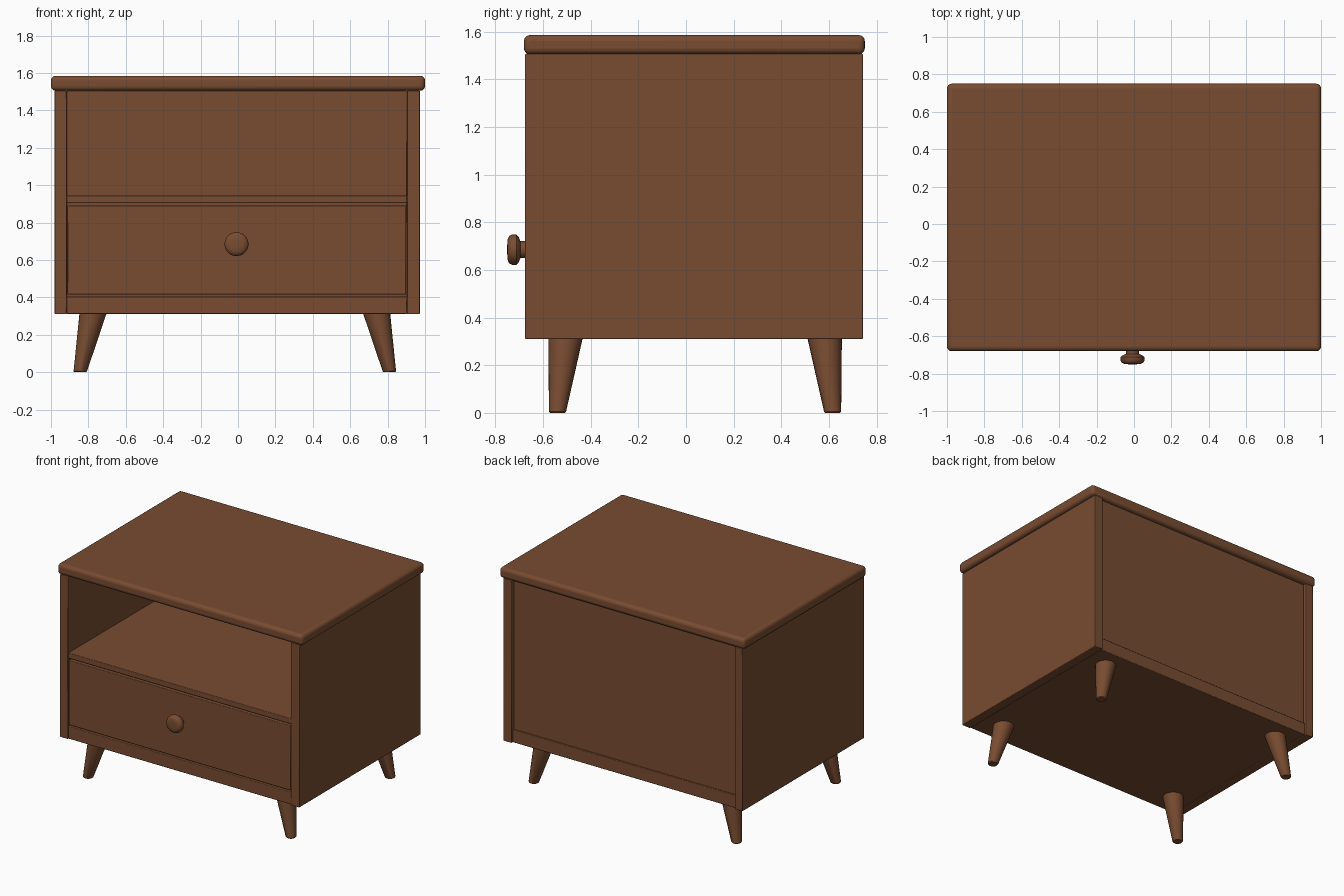
import bpy, bmesh, math
from mathutils import Vector

cube = bpy.data.objects.get("Cube")
if cube:
    bpy.data.objects.remove(cube, do_unlink=True)

COLOUR = (0.19, 0.072, 0.031, 1)
wood = bpy.data.materials.new("walnut brown")
wood.use_nodes = True
wood.diffuse_color = COLOUR
shader = wood.node_tree.nodes["Principled BSDF"]
shader.inputs["Base Color"].default_value = COLOUR
shader.inputs["Roughness"].default_value = 0.6


def add_object(name, bm):
    bmesh.ops.recalc_face_normals(bm, faces=bm.faces)
    mesh = bpy.data.meshes.new(name)
    bm.to_mesh(mesh)
    bm.free()
    mesh.materials.append(wood)
    obj = bpy.data.objects.new(name, mesh)
    bpy.context.collection.objects.link(obj)
    bpy.ops.object.select_all(action="DESELECT")
    obj.select_set(True)
    bpy.context.view_layer.objects.active = obj
    bpy.ops.object.shade_smooth_by_angle(angle=math.radians(35))
    return obj


def board(name, x, y, z, round_edge=0.004, segments=2):
    """Box between the given limits, with softened edges."""
    bm = bmesh.new()
    bmesh.ops.create_cube(bm, size=1)
    for v in bm.verts:
        v.co = [lim[0] if c < 0 else lim[1] for c, lim in zip(v.co, (x, y, z))]
    obj = add_object(name, bm)
    bevel = obj.modifiers.new("soft edges", "BEVEL")
    bevel.width = round_edge
    bevel.segments = segments
    return obj


def turned(name, rings, sides=32):
    """Closed round part through rings of (centre, radius, axis)."""
    bm = bmesh.new()
    loops = []
    for centre, radius, axis in rings:
        loop = []
        for i in range(sides):
            a = 2 * math.pi * i / sides
            c, s = radius * math.cos(a), radius * math.sin(a)
            offset = Vector((c, s, 0)) if axis == "z" else Vector((c, 0, s))
            loop.append(bm.verts.new(Vector(centre) + offset))
        loops.append(loop)
    for a, b in zip(loops, loops[1:]):
        for i in range(sides):
            j = (i + 1) % sides
            bm.faces.new((a[i], a[j], b[j], b[i]))
    bm.faces.new(loops[0])
    bm.faces.new(loops[-1])
    return add_object(name, bm)


# Case
FRONT, BACK = -0.675, 0.742
LEFT, RIGHT = 0.903, -0.916
INNER = (RIGHT, LEFT)
board("top_board", (-1, 1), (-0.68, 0.75), (1.505, 1.585), 0.025, 4)
board("right_side_panel", (-0.98, RIGHT), (FRONT, BACK), (0.31, 1.507))
board("left_side_panel", (LEFT, 0.972), (FRONT, BACK), (0.31, 1.507))
board("bottom_board", INNER, (FRONT + 0.005, BACK - 0.012), (0.312, 0.405))
board("back_panel", INNER, (BACK - 0.05, BACK - 0.025), (0.40, 1.507))
board("shelf", INNER, (FRONT + 0.005, BACK - 0.04), (0.905, 0.945))

# Drawer
board("drawer_front", (RIGHT + 0.005, LEFT - 0.005), (FRONT + 0.004, FRONT + 0.06), (0.415, 0.892))
board("drawer_box", (RIGHT + 0.03, LEFT - 0.03), (FRONT + 0.05, BACK - 0.1), (0.43, 0.86))
profile = [(-0.66, 0.036), (-0.695, 0.036), (-0.703, 0.055), (-0.712, 0.064),
           (-0.73, 0.064), (-0.742, 0.057), (-0.749, 0.042), (-0.75, 0.02)]
turned("drawer_knob", [((-0.008, y, 0.685), r, "y") for y, r in profile])

# Splayed tapered legs
CX, CY = -0.017, 0.038
for side, sx in (("right", -1), ("left", 1)):
    for end, sy in (("front", -1), ("back", 1)):
        top = (CX + sx * 0.757, CY + sy * 0.543, 0.32)
        low = (CX + sx * 0.826, CY + sy * 0.577, 0.006)
        foot = (low[0], low[1], 0)
        turned(f"{end}_{side}_leg",
               [(top, 0.073, "z"), (low, 0.036, "z"), (foot, 0.031, "z")], 24)
